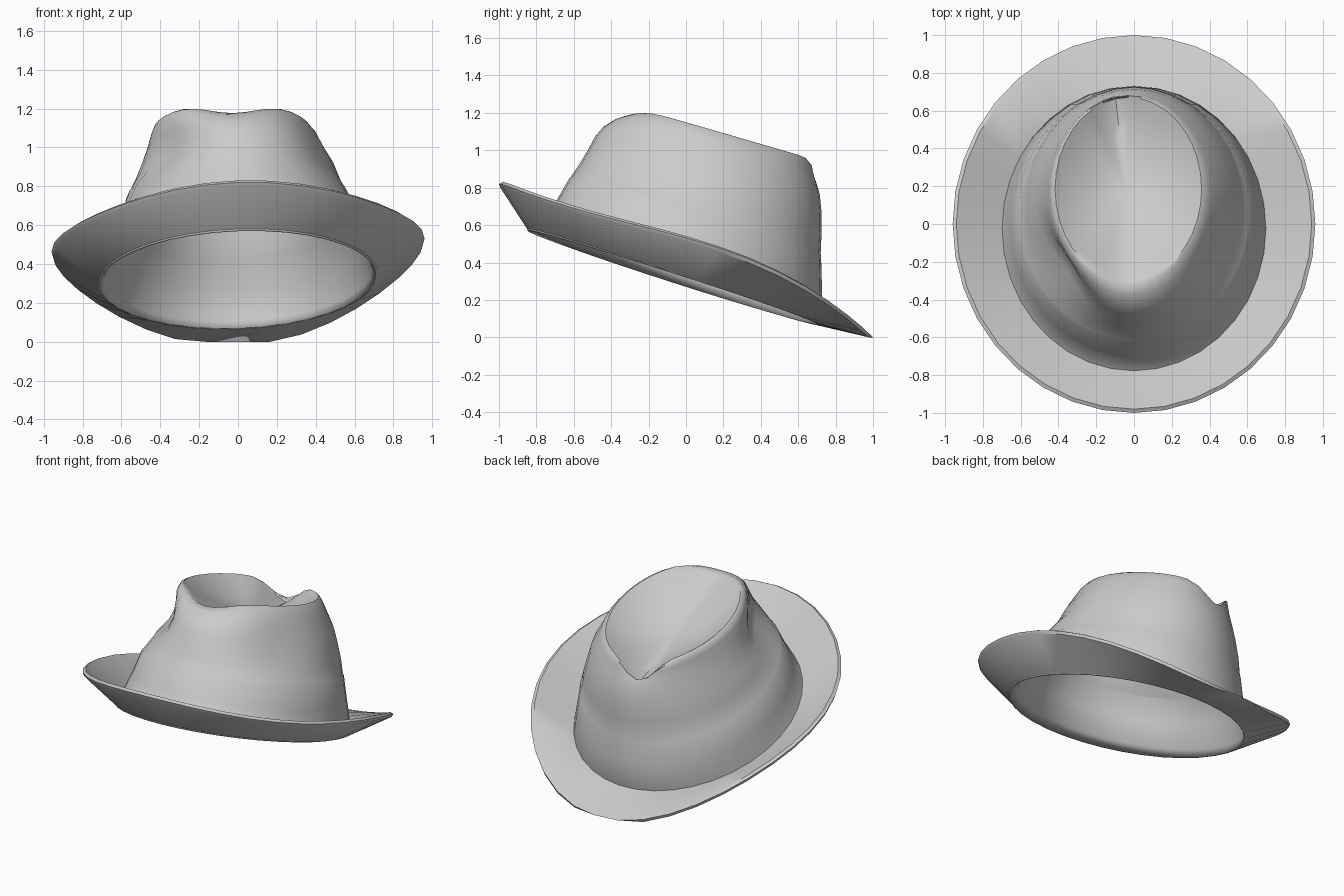
import bpy, bmesh, math

cube = bpy.data.objects.get("Cube")
if cube:
    bpy.data.objects.remove(cube, do_unlink=True)

felt = bpy.data.materials.new("grey felt")
felt.use_nodes = True
GREY = (0.6, 0.6, 0.6, 1)
felt.diffuse_color = GREY
felt.node_tree.nodes["Principled BSDF"].inputs["Base Color"].default_value = GREY

SIDES = 36
ROLL = 0.035
ANGLES = [2 * math.pi * i / SIDES - math.pi / 2 for i in range(SIDES)]


def loft(name, rings, cap=None, sharp=40):
    """Skin a list of equal rings, optionally fanning the last one to a cap point."""
    bm = bmesh.new()
    rows = [[bm.verts.new(p) for p in ring] for ring in rings]
    for a, b in zip(rows, rows[1:]):
        for i in range(SIDES):
            j = (i + 1) % SIDES
            bm.faces.new((a[i], a[j], b[j], b[i]))
    if cap:
        tip = bm.verts.new(cap)
        for i in range(SIDES):
            bm.faces.new((rows[-1][i], rows[-1][(i + 1) % SIDES], tip))
    mesh = bpy.data.meshes.new(name)
    bm.to_mesh(mesh)
    bm.free()
    mesh.materials.append(felt)
    obj = bpy.data.objects.new(name, mesh)
    bpy.context.collection.objects.link(obj)
    bpy.ops.object.select_all(action='DESELECT')
    obj.select_set(True)
    bpy.context.view_layer.objects.active = obj
    bpy.ops.object.shade_smooth_by_angle(angle=math.radians(sharp))
    return obj


def bump(a, centre, width):
    """Bell curve around an angle given in degrees."""
    d = (a - math.radians(centre) + math.pi) % (2 * math.pi) - math.pi
    return math.exp(-(d / width) ** 2)


# Brim: flat tilted head opening, flared and swept outer rim
def inner_ring(cy, rx, ry, h):
    ring = []
    for a in ANGLES:
        x, y = rx * math.cos(a), cy + ry * math.sin(a)
        ring.append((x, y, h - 0.33 * y + ROLL * x))
    return ring


def rim_ring(scale, drop):
    ring = []
    for a in ANGLES:
        x, y = 0.96 * math.cos(a), math.sin(a)
        sweep = (0.09 + 0.13 * y) * (1 - y * y)
        z = 0.418 - 0.412 * y + sweep + ROLL * x - drop
        ring.append((x * scale, y * scale, max(z, 0.0)))
    return ring


loft("brim", [
    inner_ring(-0.07, 0.72, 0.78, 0.30),
    rim_ring(0.993, 0.03),
    rim_ring(1.0, 0.01),
    rim_ring(0.98, 0.0),
    inner_ring(-0.025, 0.69, 0.745, 0.345),
], sharp=35)

# Crown rows: centre x, centre y, radius x, radius y, height, slope, right dent, left dent
ROWS = [
    (0.0, -0.07, 0.72, 0.78, 0.30, -0.33, 0, 0),
    (0.0, -0.025, 0.70, 0.755, 0.345, -0.33, 0, 0),
    (0.0, 0.015, 0.655, 0.712, 0.50, -0.32, 0, 0),
    (0.0, 0.05, 0.615, 0.672, 0.66, -0.31, 0, 0),
    (0.0, 0.053, 0.605, 0.667, 0.67, -0.31, 0, 0),
    (0.0, 0.08, 0.575, 0.645, 0.77, -0.29, 0.03, 0.01),
    (0.0, 0.10, 0.535, 0.625, 0.86, -0.27, 0.07, 0.03),
    (0.0, 0.115, 0.50, 0.60, 0.95, -0.26, 0.075, 0.035),
    (-0.01, 0.128, 0.46, 0.57, 1.03, -0.26, 0.045, 0.025),
    (-0.02, 0.155, 0.43, 0.53, 1.10, -0.28, 0.01, 0.01),
    (-0.03, 0.18, 0.405, 0.50, 1.14, -0.29, 0, 0),
    (-0.03, 0.185, 0.388, 0.485, 1.15, -0.29, 0, 0),
]


def crown_ring(k):
    cx, cy, rx, ry, h, slope, dent_r, dent_l = ROWS[k]
    notch = max(0, (k - 7) / 4)
    ring = []
    for a in ANGLES:
        s = 1 - (dent_r * bump(a, 217, 0.42) + dent_l * bump(a, 333, 0.4)) / 0.5
        x, y = cx + rx * s * math.cos(a), cy + ry * s * math.sin(a)
        z = h + slope * y + ROLL * x * (k < 5)
        z -= notch * (0.075 * bump(a, 270, 0.45) + 0.15 * bump(a, 101, 0.3))
        ring.append((x, y, z))
    return ring


rings = [crown_ring(k) for k in range(len(ROWS))]

# Sunken top: shrinking copies of the crown edge settling onto a front-to-back crease
edge = rings[-1]
CX, CY = -0.04, 0.18


def crease(y):
    return 1.04 - 0.37 * y - 0.04 * (1 - ((y - 0.18) / 0.49) ** 2)


for s in (0.92, 0.78, 0.6, 0.4, 0.2):
    row = []
    for x, y, z in edge:
        yy = CY + (y - CY) * s
        row.append((CX + (x - CX) * s, yy, crease(yy) + (z - crease(y)) * s ** 1.8))
    rings.append(row)

crown = loft("crown", rings, cap=(CX, CY, crease(CY)), sharp=48)
shell = crown.modifiers.new("felt thickness", 'SOLIDIFY')
shell.thickness = 0.012
shell.offset = -1
